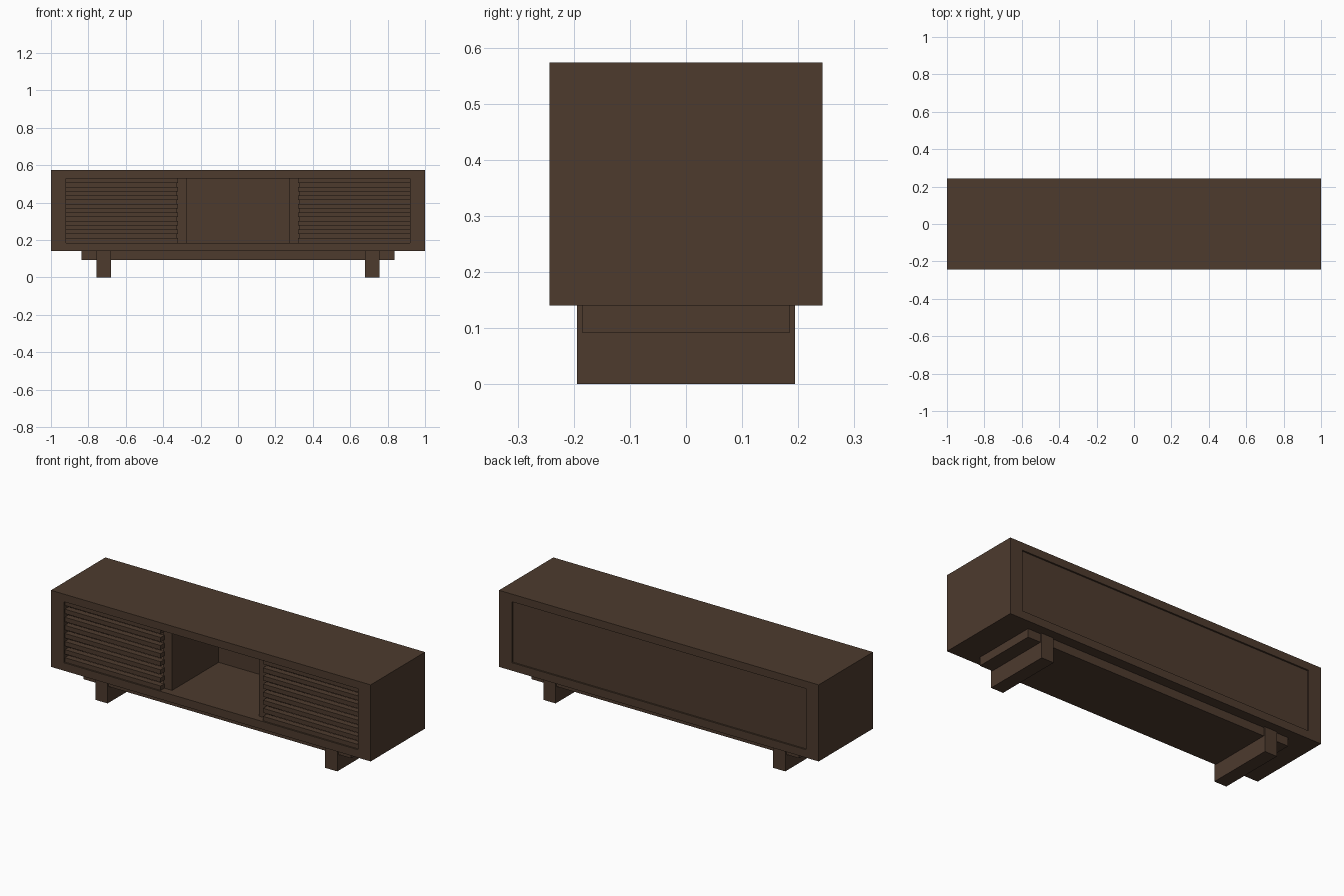
import bpy
import bmesh

cube = bpy.data.objects.get("Cube")
if cube:
    bpy.data.objects.remove(cube, do_unlink=True)

# Single dark wood colour
wood = bpy.data.materials.new("dark_walnut")
wood.use_nodes = True
color = (0.075, 0.043, 0.027, 1)
wood.diffuse_color = color
shader = wood.node_tree.nodes["Principled BSDF"]
shader.inputs["Base Color"].default_value = color
shader.inputs["Roughness"].default_value = 0.7


def add_object(name, bm):
    bmesh.ops.recalc_face_normals(bm, faces=bm.faces)
    mesh = bpy.data.meshes.new(name)
    bm.to_mesh(mesh)
    bm.free()
    mesh.materials.append(wood)
    obj = bpy.data.objects.new(name, mesh)
    bpy.context.collection.objects.link(obj)
    return obj


def box(name, x, y, z):
    """Box from (min, max) ranges on each axis."""
    bm = bmesh.new()
    bmesh.ops.create_cube(bm, size=1)
    for v in bm.verts:
        for axis, (low, high) in enumerate((x, y, z)):
            v.co[axis] = high if v.co[axis] > 0 else low
    return add_object(name, bm)


def tube(name, outer, inner, depth):
    """Rectangular tube along y; outer and inner are (half width, bottom, top)."""
    bm = bmesh.new()
    rings = []
    for (half, low, high), y in ((outer, -depth), (inner, -depth), (inner, depth), (outer, depth)):
        corners = ((-half, low), (half, low), (half, high), (-half, high))
        rings.append([bm.verts.new((x, y, z)) for x, z in corners])
    for i, ring in enumerate(rings):
        after = rings[(i + 1) % len(rings)]
        for j in range(4):
            k = (j + 1) % 4
            bm.faces.new((ring[j], ring[k], after[k], after[j]))
    return add_object(name, bm)


DEPTH = 0.243
FLOOR, CEILING = 0.185, 0.53
BASE = 0.14
INNER = 0.92

# Carcass open at the front, with a slightly recessed back
tube("carcass", (1, BASE, 0.573), (INNER, FLOOR, CEILING), DEPTH)
box("back_panel", (-INNER, INNER), (0.216, 0.234), (FLOOR, CEILING))

# Plinth below the carcass
box("plinth", (-0.837, 0.837), (-0.185, 0.185), (0.092, BASE))

# Parts repeated on both sides
SLATS = 8
SLAT_HEIGHT = 0.025
pitch = (CEILING - FLOOR - SLAT_HEIGHT) / (SLATS - 1)


def span(side, near, far):
    return tuple(sorted((side * near, side * far)))


for side, label in ((1, "left"), (-1, "right")):
    box(f"{label}_divider", span(side, 0.272, 0.328), (-0.2, 0.216), (FLOOR, CEILING))
    box(f"{label}_sled_leg", span(side, 0.68, 0.757), (-0.194, 0.194), (0, BASE))
    for i in range(SLATS):
        z = FLOOR + i * pitch
        box(f"{label}_door_slat_{i + 1}", span(side, 0.32, INNER), (-0.234, -0.2), (z, z + SLAT_HEIGHT))
